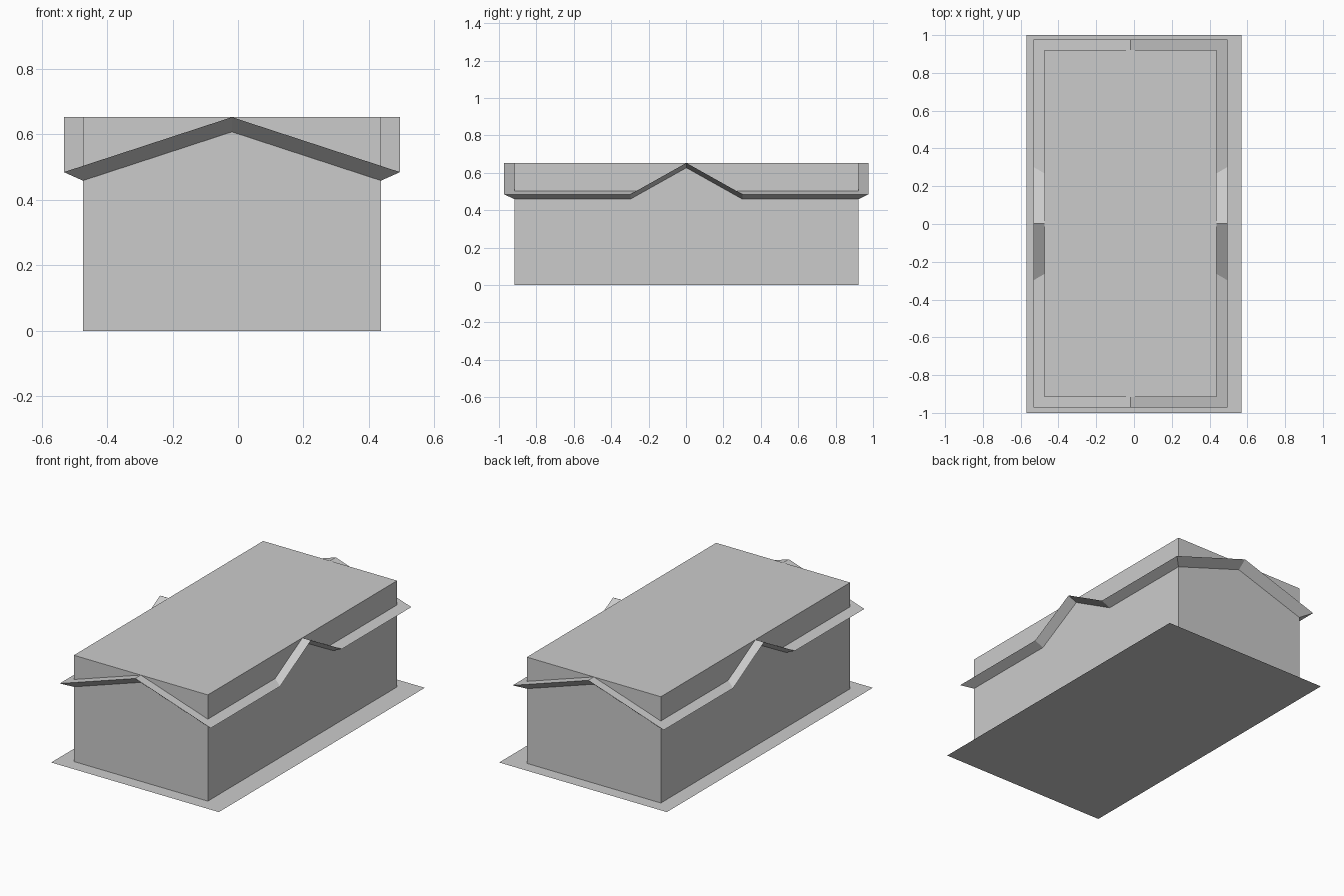
import bpy
import bmesh

cube = bpy.data.objects.get("Cube")
if cube:
    bpy.data.objects.remove(cube, do_unlink=True)

grey = bpy.data.materials.new("light grey")
grey.use_nodes = True
colour = (0.6, 0.6, 0.6, 1)
grey.diffuse_color = colour
grey.node_tree.nodes["Principled BSDF"].inputs["Base Color"].default_value = colour


def add_object(name, bm, location=(0, 0, 0)):
    mesh = bpy.data.meshes.new(name)
    bm.to_mesh(mesh)
    bm.free()
    mesh.materials.append(grey)
    obj = bpy.data.objects.new(name, mesh)
    obj.location = location
    bpy.context.collection.objects.link(obj)
    return obj


# Centre of the building, slightly off the centre of the plot
CX, CY = -0.0185, 0.002
RIDGE = 0.653
EAVE = 0.485
WALL_X, WALL_Y = 0.4555, 0.919
ROOF_X, ROOF_Y = 0.5135, 0.974
GABLE = 0.3       # half width of the side gables
DROP = 0.026      # height lost by the soffit towards the wall

# Ground plate
bm = bmesh.new()
bmesh.ops.create_grid(bm, x_segments=1, y_segments=1, size=1)
bmesh.ops.scale(bm, vec=(0.57, 1, 1), verts=bm.verts)
add_object("ground_plate", bm)

# Flat-topped main block, open where it meets the plate
bm = bmesh.new()
bmesh.ops.create_cube(bm, size=1)
bmesh.ops.scale(bm, vec=(2 * WALL_X, 2 * WALL_Y, RIDGE), verts=bm.verts)
bmesh.ops.translate(bm, vec=(0, 0, RIDGE / 2), verts=bm.verts)
floor = [f for f in bm.faces if f.normal.z < -0.5]
bmesh.ops.delete(bm, geom=floor, context="FACES_ONLY")
add_object("main_block", bm, (CX, CY, 0))

# One quarter of the cross-gabled roof with its sloping soffit
corners = {
    "eave": (ROOF_X, ROOF_Y, EAVE),
    "valley": (ROOF_X, GABLE, EAVE),
    "side_peak": (ROOF_X, 0, RIDGE),
    "centre": (0, 0, RIDGE),
    "end_peak": (0, ROOF_Y, RIDGE),
    "wall_eave": (WALL_X, WALL_Y, EAVE - DROP),
    "wall_valley": (WALL_X, GABLE, EAVE - DROP),
    "wall_side_peak": (WALL_X, 0, RIDGE - DROP),
    "wall_end_peak": (0, WALL_Y, 0.608),
}
panels = [
    ("eave", "end_peak", "centre", "valley"),
    ("valley", "centre", "side_peak"),
    ("eave", "wall_eave", "wall_end_peak", "end_peak"),
    ("eave", "valley", "wall_valley", "wall_eave"),
    ("valley", "side_peak", "wall_side_peak", "wall_valley"),
]
bm = bmesh.new()
verts = {key: bm.verts.new(co) for key, co in corners.items()}
for panel in panels:
    bm.faces.new([verts[key] for key in panel])
roof = add_object("cross_gable_roof", bm, (CX, CY, 0))
mirror = roof.modifiers.new("mirror", "MIRROR")
mirror.use_axis = (True, True, False)
